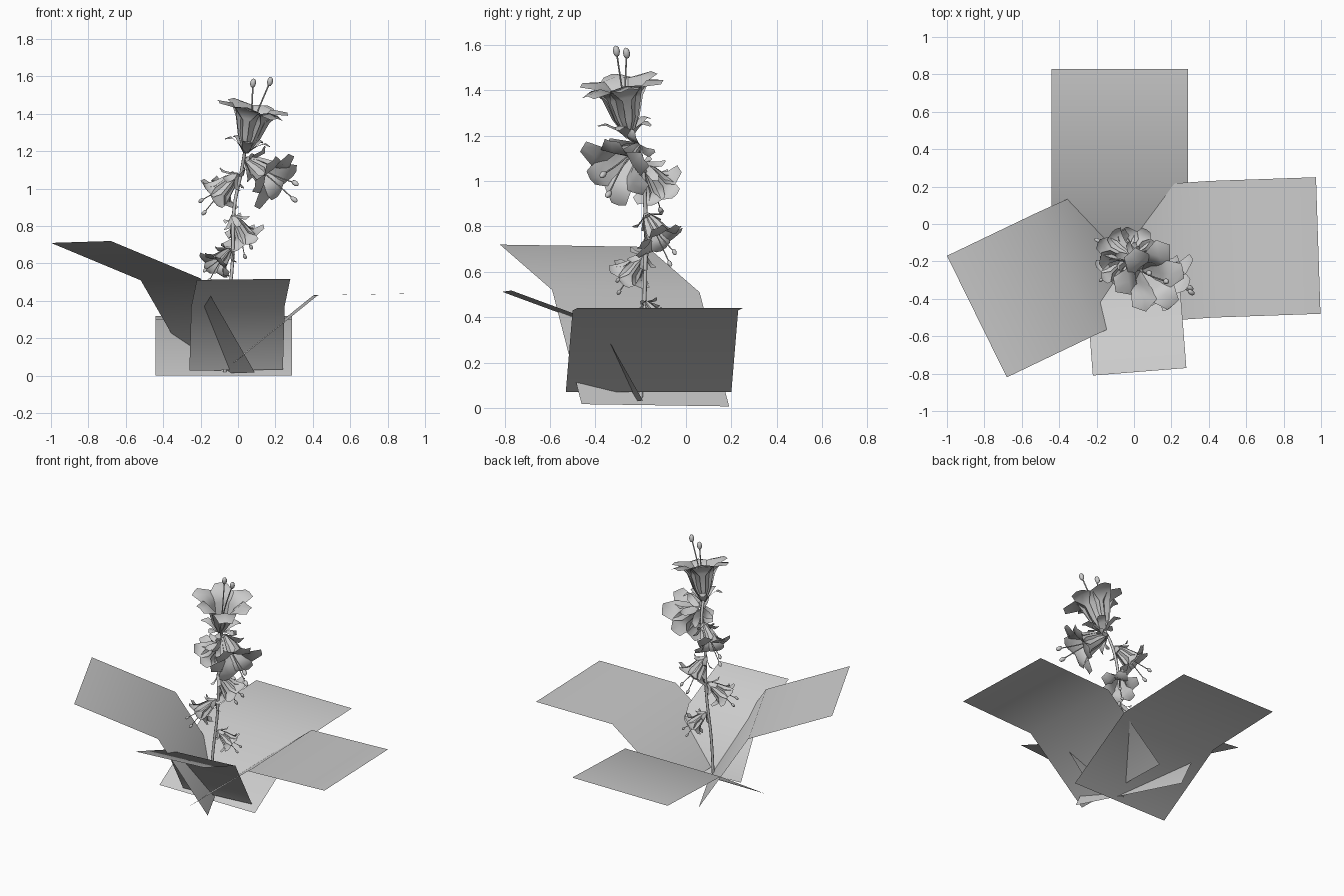
import bpy, math, random
from mathutils import Vector

random.seed(4)
cube = bpy.data.objects.get("Cube")
if cube:
    bpy.data.objects.remove(cube)

grey = bpy.data.materials.new("plain_grey")
grey.use_nodes = True
grey.diffuse_color = (0.6, 0.6, 0.6, 1)
grey.node_tree.nodes["Principled BSDF"].inputs["Base Color"].default_value = grey.diffuse_color


def add_mesh(name, verts, faces):
    mesh = bpy.data.meshes.new(name)
    mesh.from_pydata(verts, [], faces)
    mesh.materials.append(grey)
    mesh.shade_smooth()
    obj = bpy.data.objects.new(name, mesh)
    bpy.context.collection.objects.link(obj)
    return obj


def grid_faces(rows, cols, start=0):
    return [(start + r * cols + c, start + r * cols + c + 1,
             start + (r + 1) * cols + c + 1, start + (r + 1) * cols + c)
            for r in range(rows - 1) for c in range(cols - 1)]


def tube(name, points, radius, sides=2):
    curve = bpy.data.curves.new(name, "CURVE")
    curve.dimensions = "3D"
    curve.bevel_depth = radius
    curve.bevel_resolution = sides
    curve.resolution_u = 6
    curve.use_fill_caps = True
    spline = curve.splines.new("BEZIER")
    spline.bezier_points.add(len(points) - 1)
    for bp, p in zip(spline.bezier_points, points):
        bp.co = p
        bp.handle_left_type = bp.handle_right_type = "AUTO"
    curve.materials.append(grey)
    obj = bpy.data.objects.new(name, curve)
    bpy.context.collection.objects.link(obj)


# Broad basal leaves: single sheets folded once across the middle
# Each row is the midpoint of base, fold and tip; the last vector spans the half width
def leaf(name, base, fold, tip, half):
    h = Vector(half)
    verts = [Vector(p) + s * h for p in (base, fold, tip) for s in (-1, 1)]
    add_mesh(name, verts, grid_faces(3, 2))


leaf("back_leaf", (-.075, -.23, 0), (-.075, .25, .3), (-.075, .83, .32), (-.365, 0, 0))
leaf("left_leaf", (-.03, .155 - .32, .07), (.415, -.135, .43), (.985, -.115, .44), (-.012, .365, 0))
leaf("right_leaf", (-.07, -.135, .012), (-.36, -.265, .515), (-.84, -.495, .715), (.16, -.325, .005))
leaf("front_leaf", (-.01, -.21, .03), (0, -.405, .373), (.03, -.79, .515), (.25, .02, .003))

# Main stem
tube("stem", [(-.07, -.2, .02), (-.06, -.19, .3), (-.03, -.18, .6), (-.02, -.18, .9),
              (.02, -.2, 1.1), (.04, -.25, 1.22)], .009)

# Profiles: distance from the axis, height, half width
PETAL = [(.03, 0, .05), (.2, .35, .17), (.27, .72, .26), (.45, .96, .27), (.74, .98, .15)]
SEPAL = [(.03, 0, .05), (.2, .18, .1), (.36, .3, .1), (.48, .3, .03)]


def whorl(profile, count, turn, spread, droop):
    """Ring of curved petals in local coordinates, open along +Z."""
    verts, faces = [], []
    for i in range(count):
        a = turn + math.tau * i / count
        out, side = Vector((math.cos(a), math.sin(a), 0)), Vector((-math.sin(a), math.cos(a), 0))
        drop = droop * random.random()
        faces += grid_faces(len(profile), 3, len(verts))
        for k, (r, z, w) in enumerate(profile):
            t = k / (len(profile) - 1)
            for s in (-1, 0, 1):
                radial = r * spread - abs(s) * w * .3 * (1 - t)
                height = z - drop * t ** 4 - abs(s) * w * .25 * t
                verts.append(out * radial + side * (s * w) + Vector((0, 0, height)))
    return verts, faces


# Flower: two petal whorls, small sepals and stamens with swollen tips
def flower(name, base, axis, size, spread=1):
    base = Vector(base)
    quat = Vector(axis).to_track_quat("Z", "Y")

    def place(p):
        return base + quat @ (Vector(p) * size)

    for label, args in (("outer_petals", (PETAL, 3, .3, spread, .25)),
                        ("inner_petals", (PETAL, 3, .3 + math.pi / 3, spread * .9, .1)),
                        ("sepals", (SEPAL, 5, 0, 1, .1))):
        verts, faces = whorl(*args)
        add_mesh(f"{name}_{label}", [place(v) for v in verts], faces)

    for i, (a, length) in enumerate(((-.9, 1.5), (1.3, 1.38))):
        c, s = math.cos(a), math.sin(a)
        path = [(0, 0, .1), (.05 * c, .05 * s, .7), (.2 * c, .2 * s, length)]
        tube(f"{name}_filament_{i}", [place(p) for p in path], .015 * size, 1)
        bpy.ops.mesh.primitive_uv_sphere_add(segments=10, ring_count=6, radius=.058 * size,
                                             location=place(path[-1]))
        tip = bpy.context.object
        tip.name = f"{name}_anther_{i}"
        tip.scale.z = 1.6
        tip.rotation_mode = "QUATERNION"
        tip.rotation_quaternion = quat
        tip.data.materials.append(grey)
        tip.data.shade_smooth()


flower("top_flower", (.04, -.25, 1.19), (.2, -.15, 1), .27)
flower("second_flower", (.04, -.21, 1.16), (.7, -.45, -.5), .24)
flower("third_flower", (0, -.19, 1.08), (-.6, .35, -.6), .19, .9)
flower("fourth_flower", (-.03, -.18, .86), (.35, .4, -.75), .17)
flower("fifth_flower", (-.04, -.18, .68), (-.5, -.4, -.55), .155, .9)
flower("lowest_flower", (-.03, -.18, .47), (.5, .3, -.6), .13, .9)
